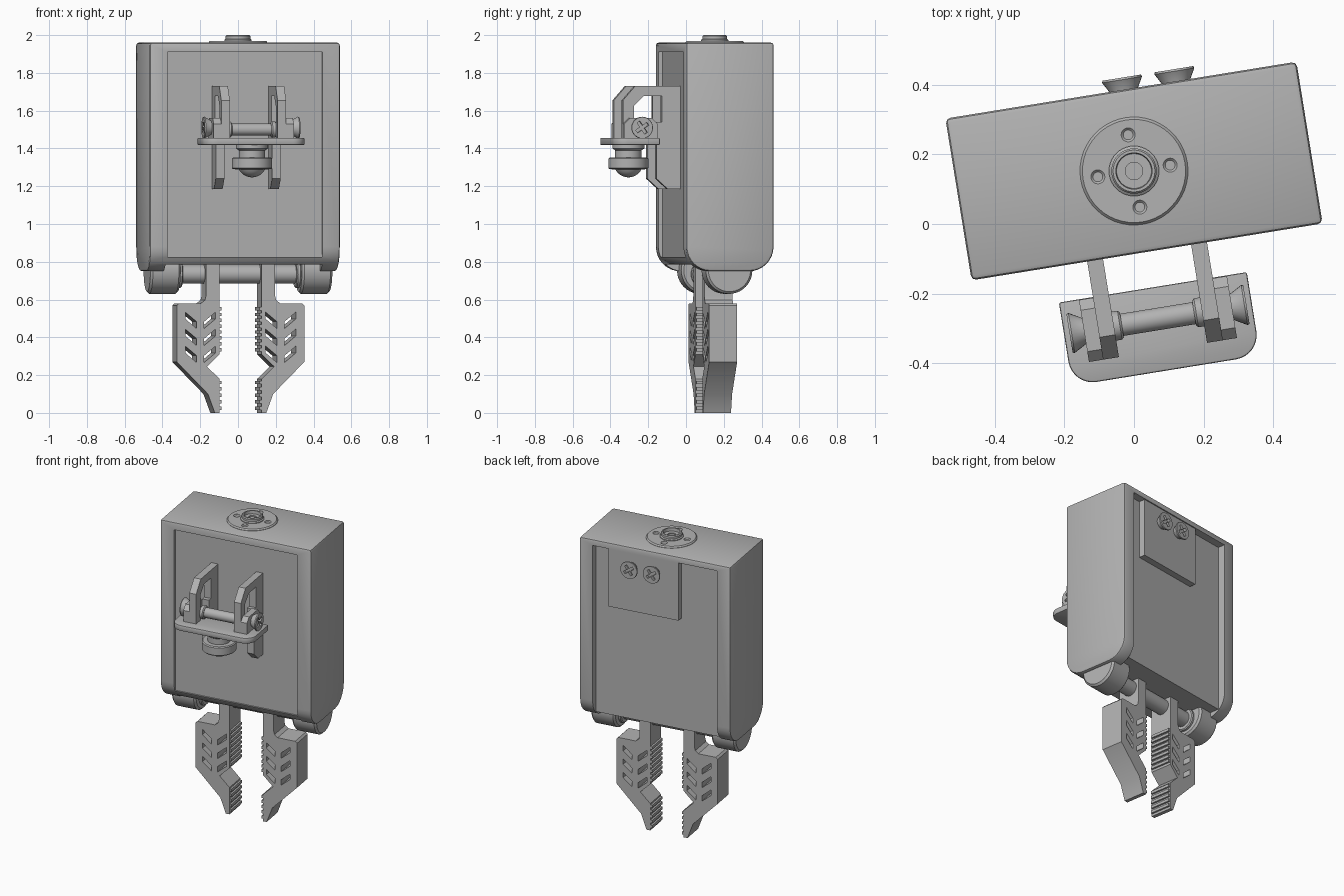
import bpy, bmesh, math
from mathutils import Matrix, Vector

if "Cube" in bpy.data.objects:
    bpy.data.objects.remove(bpy.data.objects["Cube"])

# The whole tool stands slightly turned about z
PLACE = Matrix.Translation((0, 0.152, 0)) @ Matrix.Rotation(math.radians(9.2), 4, 'Z')
ALONG_X = Matrix.Rotation(math.pi / 2, 4, 'Y')
ALONG_Y = Matrix.Rotation(-math.pi / 2, 4, 'X')
parts = []

grey = bpy.data.materials.new("plain grey")
grey.use_nodes = True
grey.diffuse_color = (0.45, 0.45, 0.45, 1)
grey.node_tree.nodes["Principled BSDF"].inputs["Base Color"].default_value = grey.diffuse_color


def finish(name, bm, bevel=0.0):
    """Turn a bmesh into a placed, coloured object."""
    bmesh.ops.recalc_face_normals(bm, faces=bm.faces)
    if bevel:
        edges = [e for e in bm.edges if e.calc_face_angle(0) > 0.6]
        bmesh.ops.bevel(bm, geom=edges, offset=bevel, segments=2, profile=0.5, affect='EDGES')
    bm.transform(PLACE)
    mesh = bpy.data.meshes.new(name)
    bm.to_mesh(mesh)
    bm.free()
    mesh.materials.append(grey)
    obj = bpy.data.objects.new(name, mesh)
    bpy.context.collection.objects.link(obj)
    parts.append(obj)
    return obj


def add_box(bm, x, y, z):
    size = (x[1] - x[0], y[1] - y[0], z[1] - z[0])
    mid = Vector((sum(x) / 2, sum(y) / 2, sum(z) / 2))
    bmesh.ops.create_cube(bm, size=1, matrix=Matrix.Translation(mid) @ Matrix.Diagonal((*size, 1)))


def box(name, x, y, z, bevel=0.0):
    bm = bmesh.new()
    add_box(bm, x, y, z)
    return finish(name, bm, bevel)


def add_prism(bm, pts, a, b, axis):
    """Extrude a flat outline from a to b along the axis."""
    def at(p, d):
        return {'x': (d, p[0], p[1]), 'y': (p[0], d, p[1]), 'z': (p[0], p[1], d)}[axis]
    face = bm.faces.new([bm.verts.new(at(p, a)) for p in pts])
    new = bmesh.ops.extrude_face_region(bm, geom=[face])["geom"]
    step = Vector(at((0, 0), b - a))
    bmesh.ops.translate(bm, vec=step, verts=[g for g in new if isinstance(g, bmesh.types.BMVert)])


def prism(name, pts, a, b, axis, bevel=0.0):
    bm = bmesh.new()
    add_prism(bm, pts, a, b, axis)
    return finish(name, bm, bevel)


def lathe(name, profile, loc, turn=Matrix(), steps=40):
    """Spin (radius, height) points about the local z axis."""
    bm = bmesh.new()
    vs = [bm.verts.new((r, 0, h)) for r, h in profile]
    es = [bm.edges.new(p) for p in zip(vs, vs[1:])]
    bmesh.ops.spin(bm, geom=vs + es, cent=(0, 0, 0), axis=(0, 0, 1),
                   angle=2 * math.pi, steps=steps, use_duplicate=False)
    bmesh.ops.remove_doubles(bm, verts=bm.verts, dist=1e-5)
    bm.transform(Matrix.Translation(loc) @ turn)
    return finish(name, bm)


def rod(name, r, a, b, loc, turn=Matrix(), c=0.006):
    return lathe(name, [(0, a), (r - c, a), (r, a + c), (r, b - c), (r - c, b), (0, b)], loc, turn)


def cut(obj, *cutters):
    """Subtract the cutters, then drop them."""
    for c in cutters:
        c.hide_render = True
        mod = obj.modifiers.new("cut", 'BOOLEAN')
        mod.object, mod.operation, mod.solver = c, 'DIFFERENCE', 'EXACT'
    bpy.context.view_layer.update()
    mesh = bpy.data.meshes.new_from_object(obj.evaluated_get(bpy.context.evaluated_depsgraph_get()))
    obj.modifiers.clear()
    obj.data = mesh
    for c in cutters:
        parts.remove(c)
        bpy.data.objects.remove(c)


def arc(cx, cy, r, start, end, n=8):
    return [(cx + r * math.cos(math.radians(start + (end - start) * i / n)),
             cy + r * math.sin(math.radians(start + (end - start) * i / n))) for i in range(n + 1)]


def screw(name, loc, turn):
    """Flared head with a cross-shaped recess."""
    head = lathe(name, [(0, -0.01), (0.038, -0.01), (0.038, 0), (0.058, 0.036),
                        (0.056, 0.042), (0, 0.042)], loc, turn, 28)
    bm = bmesh.new()
    add_prism(bm, [(-.009, -.036), (.009, -.036), (.009, -.009), (.036, -.009), (.036, .009),
                   (.009, .009), (.009, .036), (-.009, .036), (-.009, .009), (-.036, .009),
                   (-.036, -.009), (-.009, -.009)], 0.022, 0.06, 'z')
    bm.transform(Matrix.Translation(loc) @ turn @ Matrix.Rotation(0.6, 4, 'Z'))
    cut(head, finish("cross", bm))


# Housing: rounded lower ends, recessed front and back, raised floor
R = 0.13
outline = [(0.235, 1.96), (-0.235, 1.96)] + arc(-0.235 + R, 0.75 + R, R, 180, 270) \
    + arc(0.235 - R, 0.75 + R, R, 270, 360)
housing = prism("housing", outline, -0.51, 0.51, 'x', 0.014)
cut(housing,
    box("c1", (-0.415, 0.415), (-0.5, -0.213), (0.825, 1.91)),
    box("c2", (-0.42, 0.42), (0.185, 0.5), (0.5, 1.92)),
    box("c3", (-0.42, 0.42), (-0.5, 0.5), (0.5, 0.785)))

# Rear cover plate with two screws
box("rear_plate", (-0.157, 0.315), (0.17, 0.228), (1.53, 1.935))
for i, x in enumerate((0.008, 0.16)):
    screw("rear_screw_%d" % i, (x, 0.228, 1.82), ALONG_Y)

# Top flange and hub
flange = lathe("top_flange", [(0, 1.94), (0.155, 1.94), (0.155, 1.962), (0.148, 1.97), (0, 1.97)],
               (0, 0, 0), steps=48)
cut(flange, *[rod("hole", 0.02, 1.962, 2.1, (0.105 * math.cos(k * math.pi / 2),
                                             0.105 * math.sin(k * math.pi / 2), 0)) for k in range(4)])
lathe("top_hub", [(0, 1.96), (0.072, 1.96), (0.072, 1.975), (0.065, 1.98), (0.065, 1.994), (0.06, 2.0),
                  (0.052, 2.0), (0.05, 1.98), (0.025, 1.98), (0.025, 1.972), (0, 1.972)], (0, 0, 0))

# Front bracket: two hooked arms
hook = [(-0.2, 1.73), (-0.455, 1.73), (-0.52, 1.655), (-0.52, 1.45), (-0.462, 1.45), (-0.462, 1.625),
        (-0.41, 1.677), (-0.312, 1.677), (-0.312, 1.54), (-0.34, 1.54), (-0.34, 1.24),
        (-0.28, 1.185), (-0.2, 1.185)]
for side, s in (("left", 1), ("right", -1)):
    prism(side + "_bracket_arm", hook, s * 0.128, s * 0.174, 'x')
    # Ear holding the pivot screw
    ear = [(-0.34, 1.45), (-0.34, 1.53), (-0.37, 1.56), (-0.49, 1.56), (-0.52, 1.53), (-0.52, 1.45)]
    prism(side + "_ear", ear, s * 0.174, s * 0.215, 'x')
    turn = ALONG_X if s > 0 else ALONG_X.inverted()
    screw(side + "_ear_screw", (s * 0.215, -0.43, 1.51), turn)
    rod(side + "_pivot_collar", 0.042, 0.105, 0.135, (0, -0.43, 1.5), turn)
rod("pivot_rod", 0.032, -0.15, 0.15, (0, -0.43, 1.5), ALONG_X)

# Shelf with rounded front corners, and the ball knob beneath
shelf = [(0.273, -0.338), (-0.273, -0.338)] + arc(-0.203, -0.51, 0.07, 180, 270) \
    + arc(0.203, -0.51, 0.07, 270, 360)
prism("shelf", shelf, 1.418, 1.456, 'z', 0.006)
dome = [(r, z) for r, z in arc(0, 1.325, 0.078, -90, -27)]
lathe("ball_knob", dome + [(0.1, 1.29), (0.106, 1.296), (0.106, 1.346), (0.1, 1.352), (0.07, 1.352),
                           (0.07, 1.39), (0.085, 1.4), (0.085, 1.43), (0, 1.43)], (0, -0.463, 0))

# Lower shaft and the round motor ends
rod("shaft", 0.05, -0.34, 0.34, (0, 0, 0.735), ALONG_X)
for side, s in (("left", 1), ("right", -1)):
    turn = ALONG_X if s > 0 else ALONG_X.inverted()
    rod(side + "_motor_end", 0.125, 0.325, 0.488, (0, 0, 0.755), turn, 0.012)
    rod(side + "_shaft_collar", 0.075, 0.305, 0.33, (0, 0, 0.735), turn)

# Gripper fingers with slanted slots and ribbed inner faces
V0, V1 = -0.085, 0.065
finger = [(.113, .8), (.185, .8), (.185, .62), (.191, .597), (.212, .58), (.33, .58), (.342, .568),
          (.342, .27), (.175, .1), (.138, 0), (.113, 0), (.113, .18), (.18, .245), (.113, .31)]
for side, s in (("left", 1), ("right", -1)):
    body = prism(side + "_finger", [(s * x, z) for x, z in finger], V0, V1, 'y')
    slots = []
    for z in (0.49, 0.40, 0.31):
        for x, rise in ((0.266, 0.025), (0.165, -0.025)):
            slot = [(x - 0.03, z - rise - 0.018), (x + 0.03, z + rise - 0.018),
                    (x + 0.03, z + rise + 0.018), (x - 0.03, z - rise + 0.018)]
            slots.append(prism("slot", [(s * a, b) for a, b in slot], -0.3, 0.3, 'y'))
    cut(body, *slots)
    bm = bmesh.new()
    heights = [0.335 + 0.031 * i for i in range(8)] + [0.025 + 0.034 * i for i in range(5)]
    for z in heights:
        add_box(bm, sorted((s * 0.101, s * 0.116)), (V0 + 0.004, V1 - 0.004), (z - 0.009, z + 0.009))
    finish(side + "_finger_ribs", bm)

# Smooth round faces while keeping edges crisp
bpy.ops.object.select_all(action='DESELECT')
for p in parts:
    p.select_set(True)
bpy.context.view_layer.objects.active = parts[0]
bpy.ops.object.shade_smooth_by_angle(angle=math.radians(30))
